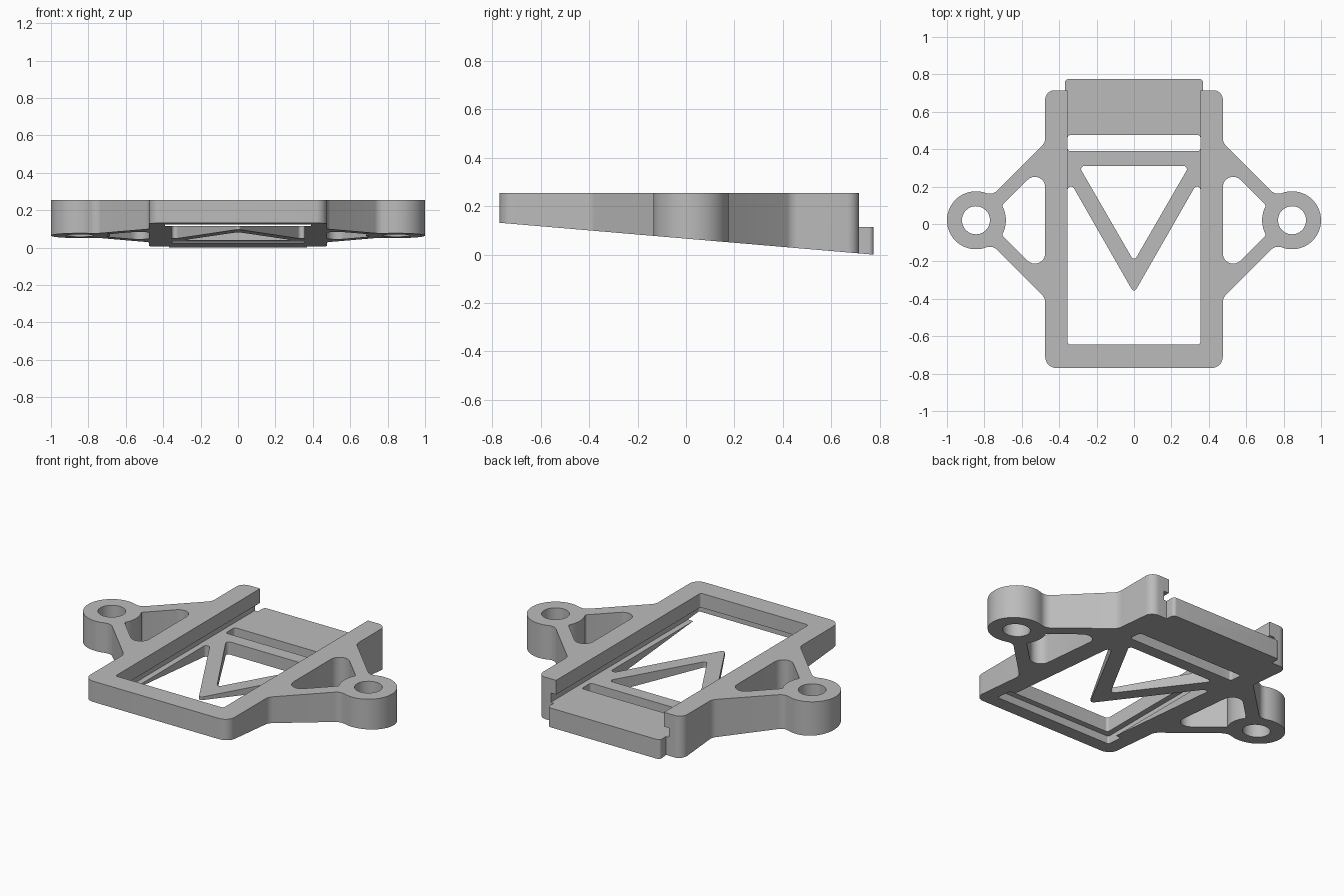
import bpy, bmesh, math
from mathutils import Vector

if "Cube" in bpy.data.objects:
    bpy.data.objects.remove(bpy.data.objects["Cube"], do_unlink=True)

TOP, FLOOR, LIP = 0.255, 0.115, 0.17   # deck top, tray floor, underside of the rail lip
EAR_X, EAR_Y = 0.845, 0.02

grey = bpy.data.materials.new("mid grey")
grey.use_nodes = True
colour = (0.5, 0.5, 0.5, 1)
grey.diffuse_color = colour
grey.node_tree.nodes["Principled BSDF"].inputs["Base Color"].default_value = colour


def underside(x, y):
    """Sloping base plane."""
    return 0.066 * (1 - y / 0.775)


def fillet(points, steps=8):
    """Round each (x, y, radius) corner of a closed polygon."""
    out = []
    for i, (x, y, r) in enumerate(points):
        p = Vector((x, y))
        if r == 0:
            out.append(p)
            continue
        a = (Vector(points[i - 1][:2]) - p).normalized()
        b = (Vector(points[(i + 1) % len(points)][:2]) - p).normalized()
        half = a.angle(b) / 2
        start = p + a * (r / math.tan(half))
        centre = p + (a + b).normalized() * (r / math.sin(half))
        sweep = math.pi - 2 * half
        sign = 1 if a.x * b.y - a.y * b.x < 0 else -1
        for k in range(steps + 1):
            ang = sign * sweep * k / steps
            d = start - centre
            out.append(centre + Vector((d.x * math.cos(ang) - d.y * math.sin(ang),
                                        d.x * math.sin(ang) + d.y * math.cos(ang))))
    return out


def mirrored(half):
    """Close a right-hand half outline with its reflection in x."""
    return half + [(-x, y, r) for x, y, r in reversed(half) if x > 0]


def rectangle(w, y0, y1, r=0):
    return [(-w, y0, r), (w, y0, r), (w, y1, r), (-w, y1, r)]


def circle(x, y, r, start=0, end=360, n=48):
    return [(x + r * math.cos(math.radians(start + (end - start) * k / n)),
             y + r * math.sin(math.radians(start + (end - start) * k / n)), 0)
            for k in range(n + (end - start < 360))]


def prism(name, points, low, high):
    bm = bmesh.new()
    pts = fillet(points)
    bottom = [bm.verts.new((p.x, p.y, low(p.x, p.y) if callable(low) else low)) for p in pts]
    top = [bm.verts.new((p.x, p.y, high)) for p in pts]
    bm.faces.new(bottom)
    bm.faces.new(top)
    for i in range(len(pts)):
        j = (i + 1) % len(pts)
        bm.faces.new((bottom[i], bottom[j], top[j], top[i]))
    bmesh.ops.recalc_face_normals(bm, faces=bm.faces)
    mesh = bpy.data.meshes.new(name)
    bm.to_mesh(mesh)
    bm.free()
    mesh.materials.append(grey)
    obj = bpy.data.objects.new(name, mesh)
    bpy.context.collection.objects.link(obj)
    return obj


def cut(name, points, low, high):
    cutter = prism(name, points, low, high)
    cutter.hide_render = True
    mod = frame.modifiers.new(name, 'BOOLEAN')
    mod.operation = 'DIFFERENCE'
    mod.solver = 'EXACT'
    mod.object = cutter
    bpy.context.view_layer.objects.active = frame
    bpy.ops.object.modifier_apply(modifier=name)
    bpy.data.objects.remove(cutter, do_unlink=True)


# Plate outline: front bar, arms, mounting ears, rails and rear tongue
ear = circle(EAR_X, EAR_Y, 0.155, -110, 110)
outline = mirrored([
    (0.475, -0.77, 0.06), (0.475, -0.395, 0.06), (0.755, -0.115, 0.055),
    *ear,
    (0.755, 0.155, 0.055), (0.475, 0.435, 0.06), (0.475, 0.715, 0.05),
    (0.37, 0.715, 0), (0.37, 0.775, 0.02),
])
frame = prism("mounting_frame", outline, underside, TOP)

# Undercut groove, open channel above it, and lowered tongue
cut("groove", rectangle(0.39, -0.68, 1, 0.01), FLOOR, LIP)
cut("channel", rectangle(0.355, -0.645, 1, 0.015), 0.14, 1)
cut("tongue_step", rectangle(0.42, 0.715, 1), FLOOR, 1)

# Openings through the tray floor
cut("front_opening", mirrored([(0.355, -0.645, 0.015), (0.355, 0.25, 0.018)])[:2]
    + [(0, -0.37, 0.015), (-0.355, 0.25, 0.018), (-0.355, -0.645, 0.015)], -1, 0.14)
cut("triangle_opening", [(0.295, 0.31, 0.017), (-0.295, 0.31, 0.017), (0, -0.2, 0.015)], -1, 0.14)
cut("slot", rectangle(0.355, 0.39, 0.475, 0.015), -1, 0.14)

# Ear holes and arm pockets
for s in (1, -1):
    cut("ear_hole", circle(s * EAR_X, EAR_Y, 0.075), -1, 1)
    pocket = [(0.475, -0.29, 0.055), (0.7, -0.065, 0.012),
              *circle(EAR_X, EAR_Y, 0.16, 208, 152, 12), (0.7, 0.105, 0.012), (0.475, 0.33, 0.055)]
    cut("arm_pocket", [(s * x, y, r) for x, y, r in pocket], -1, 1)

bpy.ops.object.select_all(action='DESELECT')
frame.select_set(True)
bpy.context.view_layer.objects.active = frame
bpy.ops.object.shade_smooth_by_angle(angle=math.radians(30))
